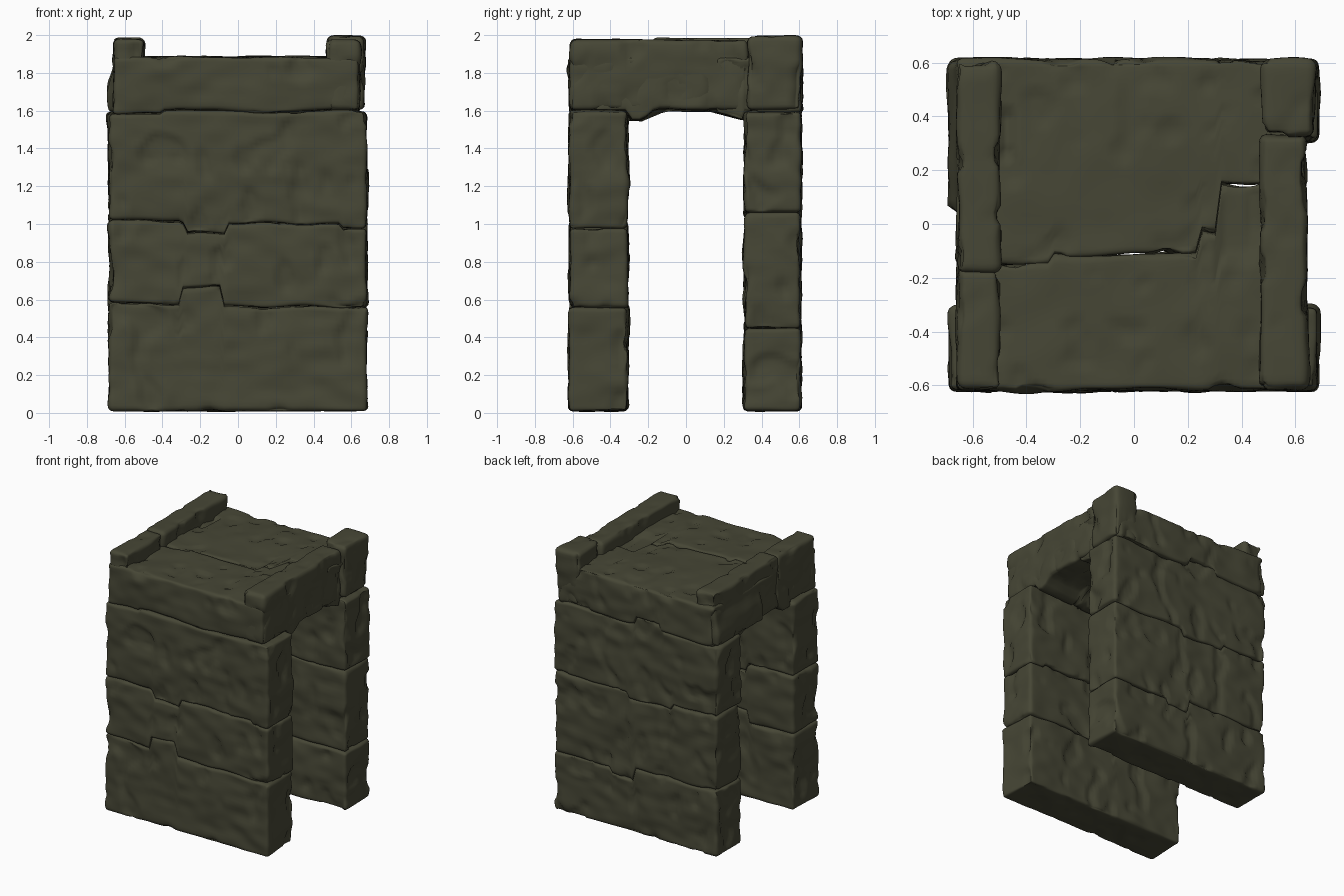
import bpy, bmesh, math
from mathutils import Vector, noise

if "Cube" in bpy.data.objects:
    bpy.data.objects.remove(bpy.data.objects["Cube"])

mat = bpy.data.materials.new("dark olive stone")
mat.diffuse_color = (0.062, 0.062, 0.036, 1)
mat.use_nodes = True
mat.node_tree.nodes["Principled BSDF"].inputs["Base Color"].default_value = mat.diffuse_color


def seam(base, steps=(), wob=0.014):
    """Joint line: base value with stepped notches (start, end, value) along x, slightly wavy."""
    def f(x, y=0.0):
        v = base
        for a, b, val in steps:
            if a <= x <= b:
                v = val
        return v + wob * noise.noise(Vector((x * 4.5, base * 7, 1.3)))
    return f


def const(v):
    return v if callable(v) else (lambda x, y=0.0: v)


def cuts(size, step=0.024):
    """Grid positions along one side, denser at the rounded edges."""
    e = [0.0, 0.007, 0.016, 0.028]
    n = max(1, round((size - 0.056) / step))
    mid = [0.028 + (size - 0.056) * i / n for i in range(1, n)]
    return e + mid + [size - t for t in reversed(e)]


def chisel(p, seed):
    """Worn, chipped surface relief."""
    q = p + Vector((seed * 3.7, seed * 1.9, seed * 5.3))
    a = noise.noise(Vector((q.x * 3, q.y * 3, q.z * 4)))
    b = noise.noise(Vector((q.x * 7, q.y * 7, q.z * 13)))
    c = noise.noise(Vector((q.x * 9, q.y * 9, q.z * 5)))
    chip = -0.016 * max(0, min(1, (c - 0.22) * 7))
    return 0.014 * a + 0.010 * b + chip


def stone(name, xs, ys, zs, seed, r=0.024, zamp=0.35, tweak=None):
    """Rounded worn block; y bounds may depend on x, z bounds on x and y."""
    y0, y1 = map(const, ys)
    z0, z1 = map(const, zs)
    xm = (xs[0] + xs[1]) / 2
    ym = (y0(xm) + y1(xm)) / 2
    size = Vector((xs[1] - xs[0], y1(xm) - y0(xm), z1(xm, ym) - z0(xm, ym)))
    g = [cuts(s) for s in size]
    n = [len(c) - 1 for c in g]
    bm = bmesh.new()
    made = {}

    def vert(k):
        if k in made:
            return made[k]
        p = Vector([g[a][k[a]] for a in range(3)])
        q = Vector([min(max(p[a], r), size[a] - r) for a in range(3)])
        d = (p - q).normalized()
        off = q + d * r - p
        t = [p[a] / size[a] for a in range(3)]
        x = xs[0] + t[0] * size.x
        y = y0(x) + t[1] * (y1(x) - y0(x))
        z = z0(x, y) + t[2] * (z1(x, y) - z0(x, y))
        w = Vector((x, y, z))
        h = chisel(w, seed)
        w += off + Vector((d.x * h, d.y * h, d.z * h * zamp))
        if tweak:
            w = tweak(w)
        w.z = min(2.0, max(0.0, w.z))
        made[k] = bm.verts.new(w)
        return made[k]

    for a in range(3):
        b, c = (a + 1) % 3, (a + 2) % 3
        for end in (0, n[a]):
            for i in range(n[b]):
                for j in range(n[c]):
                    ring = []
                    for di, dj in ((0, 0), (1, 0), (1, 1), (0, 1)):
                        k = [0, 0, 0]
                        k[a], k[b], k[c] = end, i + di, j + dj
                        ring.append(vert(tuple(k)))
                    bm.faces.new(ring if end else ring[::-1])
    me = bpy.data.meshes.new(name)
    bm.to_mesh(me)
    bm.free()
    me.materials.append(mat)
    for f in me.polygons:
        f.use_smooth = True
    ob = bpy.data.objects.new(name, me)
    bpy.context.collection.objects.link(ob)
    return ob


# joints of the two walls
front_joints = [
    const(0.01),
    seam(0.56, [(-0.7, -0.3, 0.58), (-0.31, -0.09, 0.665)]),
    seam(1.005, [(-0.7, -0.3, 1.02), (-0.29, -0.06, 0.95), (0.55, 0.7, 0.98)]),
    seam(1.595, [(-0.7, -0.4, 1.58)]),
]
back_joints = [
    const(0.01),
    seam(0.45, [(0.0, 0.2, 0.41), (-0.7, 0.0, 0.5)]),
    seam(1.06, [(-0.3, 0.05, 1.02)]),
    seam(1.59, [(-0.22, 0.0, 1.64)]),
]

# wall courses
for label, joints, ys, seed in (("front", front_joints, (-0.617, -0.31), 1),
                                ("back", back_joints, (0.31, 0.607), 5)):
    for i in range(3):
        stone(f"{label}_wall_course_{i + 1}", (-0.682, 0.682), ys,
              (joints[i], joints[i + 1]), seed + i)


# roof slabs, with a stepped joint between them and uneven undersides
roof_joint = seam(-0.115, [(-0.7, -0.3, -0.145), (0.235, 0.315, -0.035), (0.315, 0.8, 0.15)], 0.02)


def front_under(x, y=0.0):
    if y > -0.31:
        return 1.55 + 0.06 * max(0, min(1, (y + 0.23) / 0.07))
    return front_joints[3](x)


def back_under(x, y=0.0):
    if y < 0.31:
        return 1.61 - 0.055 * max(0, min(1, (y - 0.1) / 0.2))
    return back_joints[3](x)


def roof_wear(w):
    # shallow chipped pockets on the roof top
    if w.z > 1.8:
        if 0.32 < w.x < 0.46 and -0.12 < w.y < 0.15:
            w.z -= 0.018
        if -0.5 < w.x < -0.44 and 0.24 < w.y < 0.42:
            w.z -= 0.03
    return w


stone("front_roof_slab", (-0.658, 0.64), (-0.617, roof_joint), (front_under, 1.885), 11, zamp=0.7, tweak=roof_wear)
stone("back_roof_slab", (-0.658, 0.64), (roof_joint, 0.612), (back_under, 1.885), 12, zamp=0.7, tweak=roof_wear)


# raised side beams
def bulge(w):
    # lower outer face of the left beam stands out towards the back
    if w.x < -0.6 and w.y > 0.05:
        w.x -= 0.035 * max(0, min(1, (1.85 - w.z) / 0.15))
    return w


stone("left_beam_front", (-0.652, -0.5), (-0.61, -0.17), (1.595, 1.98), 21, r=0.028)
stone("left_beam_back", (-0.655, -0.5), (-0.175, 0.6), (1.595, 1.985), 22, r=0.028, tweak=bulge)
stone("right_beam", (0.47, 0.642), (-0.61, 0.33), (1.605, 1.975), 23, r=0.028)
stone("right_corner_block", (0.48, 0.67), (0.325, 0.605), (1.605, 1.995), 24, r=0.028)
